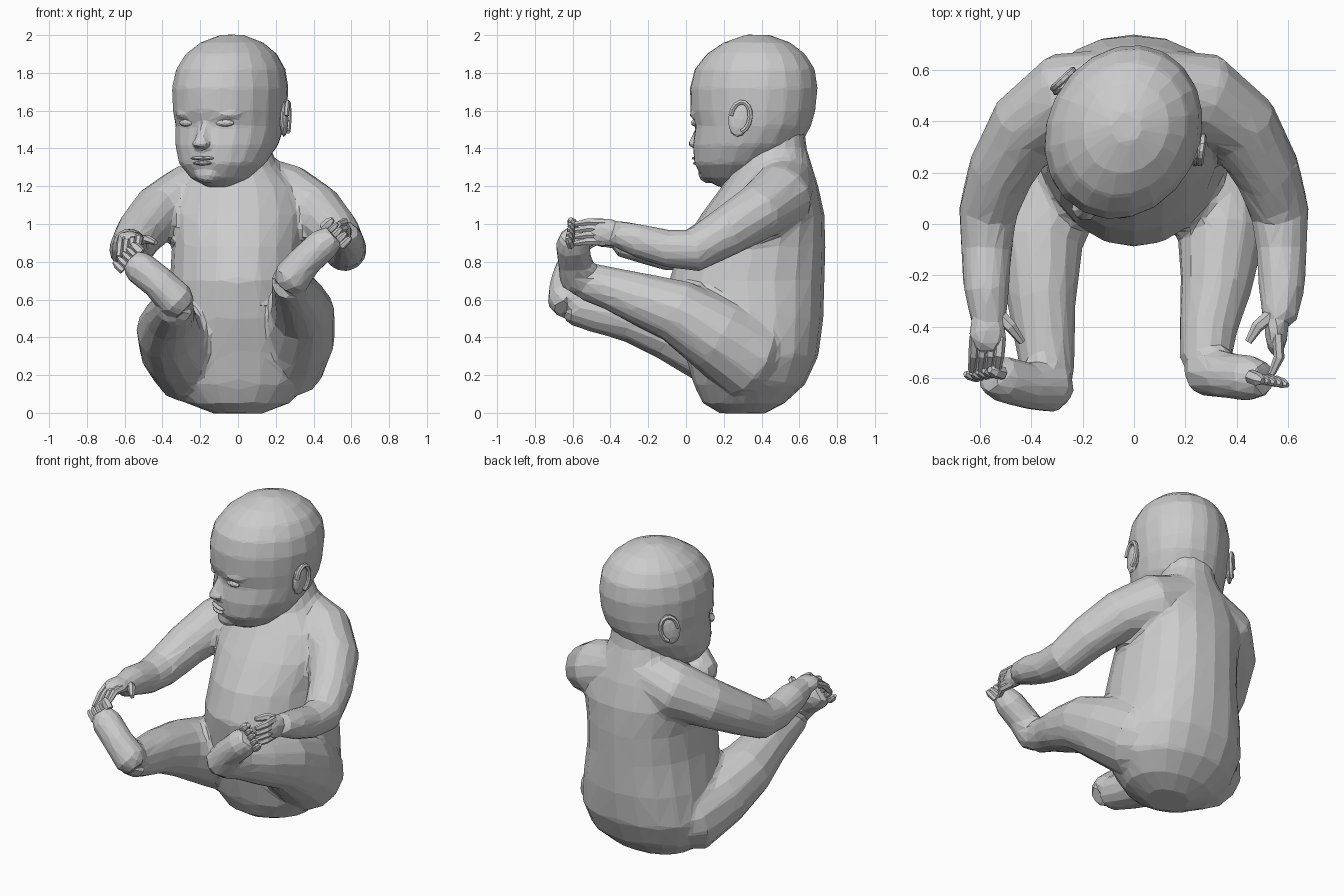
import bpy, bmesh, math
from mathutils import Vector, Matrix, Quaternion

if "Cube" in bpy.data.objects:
    bpy.data.objects.remove(bpy.data.objects["Cube"])


def skin(bm, rings):
    """Bridge closed rings of points and cap both ends."""
    vs = [[bm.verts.new(p) for p in r] for r in rings]
    n = len(vs[0])
    for a, b in zip(vs, vs[1:]):
        for i in range(n):
            j = (i + 1) % n
            bm.faces.new((a[i], a[j], b[j], b[i]))
    bm.faces.new(vs[0][::-1])
    bm.faces.new(vs[-1])


def stack(bm, rows, n=20, back=1.0):
    """Horizontal ovals: (z, front y, back y, half width); back < 1 squares the rear half."""
    rings = []
    for z, f, b, w in rows:
        ring = []
        for i in range(n):
            t = 2 * math.pi * i / n
            c, s = math.cos(t), math.sin(t)
            if s > 0:
                c, s = math.copysign(abs(c) ** back, c), s ** back
            ring.append((w * c, (f + b) / 2 + (b - f) / 2 * s, z))
        rings.append(ring)
    skin(bm, rings)


def tube(bm, path, n=14):
    """Round limb through (x, y, z, radius) points."""
    pts = [Vector(p[:3]) for p in path]
    q, old, rings = Quaternion(), Vector((0, 0, 1)), []
    for k, p in enumerate(pts):
        t = (pts[min(k + 1, len(pts) - 1)] - pts[max(k - 1, 0)]).normalized()
        q = old.rotation_difference(t) @ q
        old = t
        r = path[k][3]
        rings.append([p + q @ Vector((r * math.cos(a), r * math.sin(a), 0))
                      for a in (2 * math.pi * i / n for i in range(n))])
    skin(bm, rings)


def ball(bm, loc, scale, rot=0.0, sub=3):
    m = Matrix.Translation(loc) @ Matrix.Rotation(rot, 4, 'Z') @ Matrix.Diagonal((*scale, 1))
    bmesh.ops.create_icosphere(bm, subdivisions=sub, radius=1, matrix=m)


def finish(bm, name, voxel=None, ratio=0.06):
    bmesh.ops.recalc_face_normals(bm, faces=bm.faces)
    me = bpy.data.meshes.new(name)
    bm.to_mesh(me)
    bm.free()
    ob = bpy.data.objects.new(name, me)
    bpy.context.collection.objects.link(ob)
    if voxel:  # fuse overlapping pieces, then reduce to flat facets
        m = ob.modifiers.new("fuse", 'REMESH')
        m.mode, m.voxel_size = 'VOXEL', voxel
        m = ob.modifiers.new("soften", 'SMOOTH')
        m.factor, m.iterations = 0.5, 4
        m = ob.modifiers.new("facets", 'DECIMATE')
        m.ratio = ratio
    return ob


# Torso and neck
bm = bmesh.new()
stack(bm, [(-.003, .18, .42, .13), (.05, .09, .52, .27), (.15, .04, .63, .37),
           (.3, 0, .70, .41), (.5, -.06, .727, .39), (.7, -.09, .733, .36),
           (.88, -.03, .738, .35), (1.05, .08, .733, .365), (1.2, .19, .70, .32),
           (1.3, .26, .67, .22), (1.4, .30, .638, .17), (1.52, .30, .625, .16)], 20, .88)
# Arms: the two hands are held at different heights
for s, dz in ((1, 0), (-1, -.05)):
    tube(bm, [(s * .08, .53, 1.22, .15), (s * .26, .5, 1.145, .175), (s * .42, .38, 1.06, .15),
              (s * .52, .2, .95, .13), (s * .57, .04, .86, .115), (s * .575, -.1, .87 + dz / 3, .1),
              (s * .575, -.26, .915 + dz / 2, .09), (s * .565, -.37, .95 + dz, .07)])
ball(bm, (.555, -.42, .955), (.045, .1, .075))
ball(bm, (-.57, -.42, .92), (.075, .09, .045))
# Legs with feet turned up
tube(bm, [(.15, .46, .25, .16), (.245, .33, .3, .235), (.315, .15, .42, .205), (.34, -.05, .54, .17),
          (.32, -.25, .605, .14), (.29, -.4, .66, .115), (.275, -.54, .7, .1)])
tube(bm, [(.25, -.55, .67, .07), (.28, -.57, .71, .1), (.36, -.59, .81, .09),
          (.45, -.6, .89, .09), (.51, -.605, .94, .065)])
tube(bm, [(-.15, .46, .25, .16), (-.245, .33, .28, .235), (-.325, .12, .36, .205), (-.37, -.08, .44, .17),
          (-.36, -.3, .51, .135), (-.345, -.48, .54, .115), (-.335, -.61, .57, .1)])
tube(bm, [(-.28, -.63, .55, .07), (-.32, -.635, .59, .1), (-.42, -.63, .69, .09),
          (-.52, -.6, .77, .09), (-.57, -.59, .81, .065)])
finish(bm, "body", .018, .04)

# Fingers and thumbs
bm = bmesh.new()
for i in range(4):
    z, x = 1.008 - i * .034, -.52 - i * .033
    tube(bm, [(.56, -.43, z, .022), (.565, -.52, z + .003, .021), (.535, -.585, z - .008, .014)], 6)
    tube(bm, [(x, -.44, .925, .022), (x - .005, -.51, .925 - i * .012, .021),
              (x - .012, -.57, .87 - i * .015, .015)], 6)
tube(bm, [(.54, -.35, .97, .028), (.48, -.4, .99, .024), (.445, -.46, .99, .014)], 6)
tube(bm, [(-.54, -.34, .91, .028), (-.48, -.4, .92, .024), (-.435, -.46, .9, .014)], 6)
finish(bm, "fingers")

# Toes
bm = bmesh.new()
for base, d, across in (((.5, -.6, .93), (.05, -.02, .048), (-.024, .004, .024)),
                        ((-.56, -.59, .8), (-.05, .015, .048), (.024, .004, .024))):
    for i in range(5):
        b = Vector(base) + Vector(across) * (i - 2)
        r = .027 if i == 4 else .02
        e = b + Vector(d)
        tube(bm, [(*b, r), (*b.lerp(e, .65), r), (*e, r * .5)], 6)
finish(bm, "toes")

# Head, turned to one side
turn, spot = math.radians(-27), (-.04, .36, 0)
bm = bmesh.new()
stack(bm, [(1.195, -.2, -.05, .06), (1.24, -.285, .03, .15), (1.32, -.33, .14, .23),
           (1.42, -.335, .25, .27), (1.52, -.318, .31, .283), (1.6, -.348, .335, .292),
           (1.72, -.352, .348, .298), (1.82, -.325, .333, .28), (1.9, -.258, .28, .235),
           (1.96, -.165, .2, .165), (2.002, -.04, .08, .06)])
tube(bm, [(0, -.3, 1.53, .03), (0, -.33, 1.47, .033), (0, -.345, 1.43, .035)], 8)
ball(bm, (0, -.345, 1.425), (.05, .04, .026))
ball(bm, (0, -.27, 1.265), (.07, .05, .05))
for s in (-1, 1):
    ball(bm, (s * .11, -.283, 1.578), (.085, .04, .02), s * .35)
ob = finish(bm, "head", .014, .045)
ob.location, ob.rotation_euler = spot, (0, 0, turn)

# Eyes and lips
for name, parts in (("eyes", [((s * .115, -.29, 1.535), (.05, .022, .02), s * .35) for s in (-1, 1)]),
                    ("lips", [((0, -.328, 1.348), (.07, .024, .011), 0), ((0, -.326, 1.322), (.055, .024, .012), 0)])):
    bm = bmesh.new()
    for loc, sc, r in parts:
        ball(bm, loc, sc, r, 2)
    ob = finish(bm, name)
    ob.location, ob.rotation_euler = spot, (0, 0, turn)

# Ears: flat shell with a raised rim
for s, side in ((1, "left"), (-1, "right")):
    bm = bmesh.new()
    ball(bm, (0, 0, 0), (.022, .06, .095), 0, 2)
    rim = [(s * .018, .052 * math.cos(a) + .006, .08 * math.sin(a) + .012, .014)
           for a in (math.radians(-70 + 25 * k) for k in range(11))]
    tube(bm, rim, 6)
    ob = finish(bm, side + "_ear")
    ob.matrix_world = (Matrix.Translation(spot) @ Matrix.Rotation(turn, 4, 'Z')
                       @ Matrix.Translation((s * .288, .06, 1.555))
                       @ Matrix.Rotation(s * .35, 4, 'Z') @ Matrix.Rotation(-.15, 4, 'X'))
